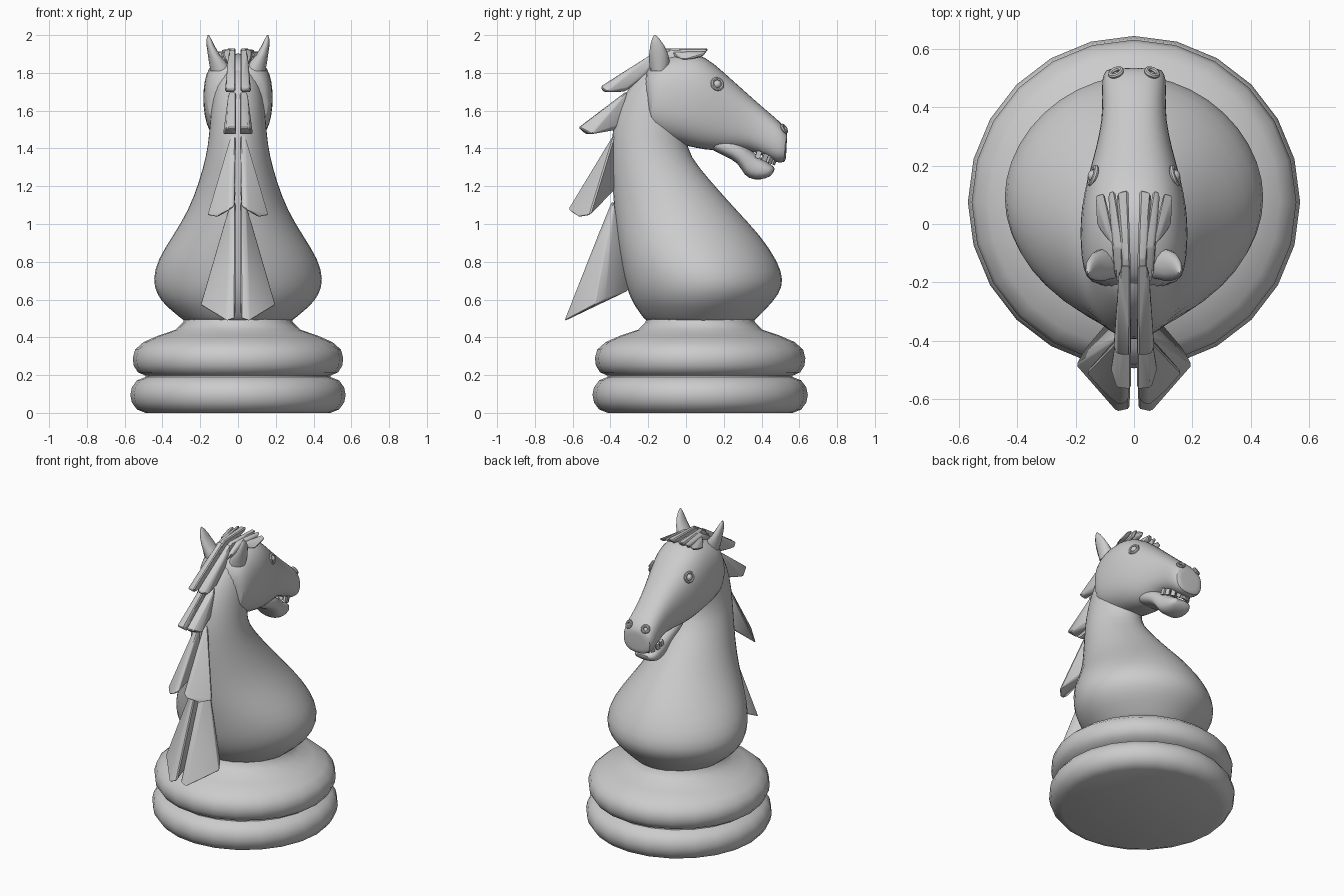
import bpy, bmesh
from math import sin, cos, pi, radians
from mathutils import Vector, Matrix


def finish(bm, name, subdiv=0, angle=40):
    bmesh.ops.recalc_face_normals(bm, faces=bm.faces[:])
    me = bpy.data.meshes.new(name)
    bm.to_mesh(me)
    bm.free()
    ob = bpy.data.objects.new(name, me)
    bpy.context.collection.objects.link(ob)
    if subdiv:
        m = ob.modifiers.new("Smooth", 'SUBSURF')
        m.levels = m.render_levels = subdiv
    bpy.ops.object.select_all(action='DESELECT')
    ob.select_set(True)
    bpy.context.view_layer.objects.active = ob
    bpy.ops.object.shade_smooth_by_angle(angle=radians(angle))
    return ob


def skin(bm, rings):
    vs = [[bm.verts.new(p) for p in r] for r in rings]
    n = len(vs[0])
    for a, b in zip(vs, vs[1:]):
        for i in range(n):
            bm.faces.new((a[i], a[(i + 1) % n], b[(i + 1) % n], b[i]))
    bm.faces.new(vs[0])
    bm.faces.new(vs[-1])


def loft(name, sections, power=2.0, n=20, subdiv=1):
    """Each section: one edge (y, z), opposite edge (y, z), half width in x."""
    rings = []
    for y0, z0, y1, z1, w in sections:
        a, b = Vector((0, y0, z0)), Vector((0, y1, z1))
        c, h = (a + b) / 2, (a - b) / 2
        ring = []
        for i in range(n):
            t = 2 * pi * i / n
            ct, st = cos(t), sin(t)
            u = abs(ct) ** (2 / power) * (1 if ct > 0 else -1)
            v = abs(st) ** (2 / power) * (1 if st > 0 else -1)
            ring.append(c + h * u + Vector((w * v, 0, 0)))
        rings.append(ring)
    bm = bmesh.new()
    skin(bm, rings)
    return finish(bm, name, subdiv)


def lock(name, pts):
    """Pair of mirrored mane locks, each a convex wedge."""
    for s, side in ((1, "right"), (-1, "left")):
        bm = bmesh.new()
        for x, y, z in pts:
            bm.verts.new((s * x, y, z))
        bmesh.ops.convex_hull(bm, input=bm.verts[:])
        bmesh.ops.bevel(bm, geom=bm.edges[:], offset=0.006, segments=1, affect='EDGES')
        finish(bm, f"{name}_{side}")


def ring_mesh(bm, loc, normal, R, r, n=16, m=8):
    rot = Vector(normal).to_track_quat('Z', 'Y').to_matrix()
    vs = [[bm.verts.new(Vector(loc) + rot @ Vector((
        (R + r * cos(2 * pi * j / m)) * cos(2 * pi * i / n),
        (R + r * cos(2 * pi * j / m)) * sin(2 * pi * i / n),
        r * sin(2 * pi * j / m)))) for j in range(m)] for i in range(n)]
    for i in range(n):
        for j in range(m):
            a, b = vs[i], vs[(i + 1) % n]
            bm.faces.new((a[j], b[j], b[(j + 1) % m], a[(j + 1) % m]))


# Turned base: two rounded discs and a collar, set slightly towards +y
profile = [(.49, 0), (.535, .018), (.562, .055), (.57, .095), (.562, .135),
           (.535, .172), (.49, .19), (.49, .197), (.53, .215), (.552, .25),
           (.557, .29), (.545, .335), (.50, .375), (.42, .41), (.33, .44), (.29, .48), (.28, .52)]
bm = bmesh.new()
skin(bm, [[(r * sin(2 * pi * i / 24), .075 + r * cos(2 * pi * i / 24), z)
           for i in range(24)] for r, z in profile])
finish(bm, "base")

# Chest and neck
loft("neck", [
    (-.21, .47, .36, .47, .285), (-.225, .50, .375, .50, .30), (-.275, .56, .44, .56, .385),
    (-.31, .63, .50, .63, .44), (-.335, .71, .525, .70, .458), (-.355, .82, .495, .80, .435),
    (-.375, .95, .40, .94, .345), (-.385, 1.08, .275, 1.07, .265), (-.395, 1.22, .14, 1.22, .21),
    (-.40, 1.36, .02, 1.36, .17), (-.395, 1.48, .0, 1.46, .155), (-.365, 1.62, .03, 1.58, .145),
    (-.29, 1.75, .02, 1.70, .13), (-.19, 1.85, -.02, 1.78, .09)], power=1.9)

# Skull and upper muzzle
loft("head", [
    (-.24, 1.79, -.185, 1.53, .13), (-.17, 1.86, -.20, 1.48, .168), (-.10, 1.895, -.14, 1.45, .183),
    (.0, 1.91, -.06, 1.425, .187), (.10, 1.895, .01, 1.41, .183), (.20, 1.805, .10, 1.39, .163),
    (.30, 1.715, .20, 1.385, .132), (.40, 1.625, .32, 1.40, .11), (.465, 1.57, .42, 1.355, .11),
    (.51, 1.53, .48, 1.32, .112), (.535, 1.49, .525, 1.325, .10), (.535, 1.46, .53, 1.35, .075)],
    power=2.5)

# Lower jaw
loft("lower_jaw", [
    (.12, 1.48, .10, 1.41, .09), (.22, 1.46, .20, 1.36, .105), (.31, 1.42, .28, 1.325, .10),
    (.35, 1.385, .305, 1.255, .09), (.405, 1.345, .36, 1.23, .088), (.45, 1.315, .43, 1.24, .08),
    (.475, 1.295, .46, 1.265, .055)], power=2.5)

# Teeth along the upper gum
bm = bmesh.new()
for k in range(9):
    a = radians(-88 + 22 * k)
    x, y = .085 * sin(a), .38 + .09 * cos(a)
    mat = (Matrix.Translation((x, y, 1.352 - .4 * (y - .42)))
           @ Matrix.Rotation(radians(-20), 4, 'X') @ Matrix.Rotation(-a, 4, 'Z')
           @ Matrix.Diagonal((.026, .016, .04, 1)))
    bmesh.ops.create_cube(bm, size=1, matrix=mat)
finish(bm, "teeth")

for s, side in ((1, "right"), (-1, "left")):
    # Eyes: ball with a raised lid ring
    n = Vector((s * .9, .3, .25)).normalized()
    c = Vector((s * .137, .165, 1.74))
    bm = bmesh.new()
    ring_mesh(bm, c + n * .004, n, .029, .009)
    bmesh.ops.create_uvsphere(bm, u_segments=16, v_segments=8, radius=.022,
                              matrix=Matrix.Translation(c))
    finish(bm, f"eye_{side}")

    # Nostrils
    bm = bmesh.new()
    ring_mesh(bm, (s * .062, .52, 1.505), (s * .35, .8, .5), .02, .009)
    finish(bm, f"nostril_{side}")

    # Ears: curved horn-like shells
    bm = bmesh.new()
    skin(bm, [[(s * (cx + rx * cos(t * pi / 6)), cy + ry * sin(t * pi / 6), z + sl * cos(t * pi / 6))
               for t in range(12)]
              for cx, cy, z, rx, ry, sl in (
                  (.085, -.14, 1.81, .06, .05, 0), (.105, -.14, 1.855, .05, .055, .008),
                  (.128, -.145, 1.90, .033, .05, .006), (.145, -.152, 1.945, .022, .037, .004),
                  (.154, -.16, 1.98, .012, .02, 0), (.157, -.165, 2.0, .003, .005, 0))])
    finish(bm, f"ear_{side}", angle=60)

# Forelock strands lying over the brow
lock("forelock_inner", [(.012, -.25, 1.84), (.04, -.25, 1.84), (.012, -.12, 1.93), (.04, -.12, 1.93),
                        (.02, .12, 1.928), (.06, .11, 1.928), (.02, .10, 1.90), (.055, .09, 1.90)])
lock("forelock_middle", [(.04, -.2, 1.85), (.065, -.2, 1.85), (.035, -.08, 1.925), (.07, -.08, 1.92),
                         (.065, .12, 1.925), (.09, .11, 1.92), (.065, .08, 1.89), (.085, .08, 1.89)])
lock("forelock_outer", [(.06, -.08, 1.91), (.085, -.06, 1.91), (.07, -.06, 1.88), (.10, .11, 1.915),
                        (.135, .10, 1.90), (.13, .0, 1.87), (.105, -.03, 1.87), (.11, .08, 1.88)])

# Mane locks down the back of the neck
lock("mane_crown", [(.012, -.14, 1.925), (.05, -.14, 1.925), (.012, -.20, 1.80), (.05, -.20, 1.80),
                    (.012, -.45, 1.73), (.06, -.45, 1.72), (.015, -.44, 1.70), (.07, -.42, 1.70),
                    (.03, -.32, 1.70), (.06, -.31, 1.72)])
lock("mane_upper", [(.01, -.32, 1.70), (.05, -.31, 1.70), (.01, -.36, 1.50), (.05, -.36, 1.52),
                    (.01, -.57, 1.51), (.06, -.565, 1.51), (.01, -.53, 1.475), (.08, -.50, 1.475)])
lock("mane_middle", [(.012, -.38, 1.48), (.04, -.38, 1.47), (.012, -.395, 1.17), (.05, -.38, 1.18),
                     (.02, -.61, 1.09), (.05, -.625, 1.075), (.11, -.57, 1.035), (.165, -.51, 1.045)])
lock("mane_lower", [(.012, -.395, 1.12), (.04, -.38, 1.12), (.012, -.34, .65), (.06, -.30, .65),
                    (.015, -.635, .50), (.06, -.645, .485), (.20, -.485, .57), (.17, -.43, .60)])
